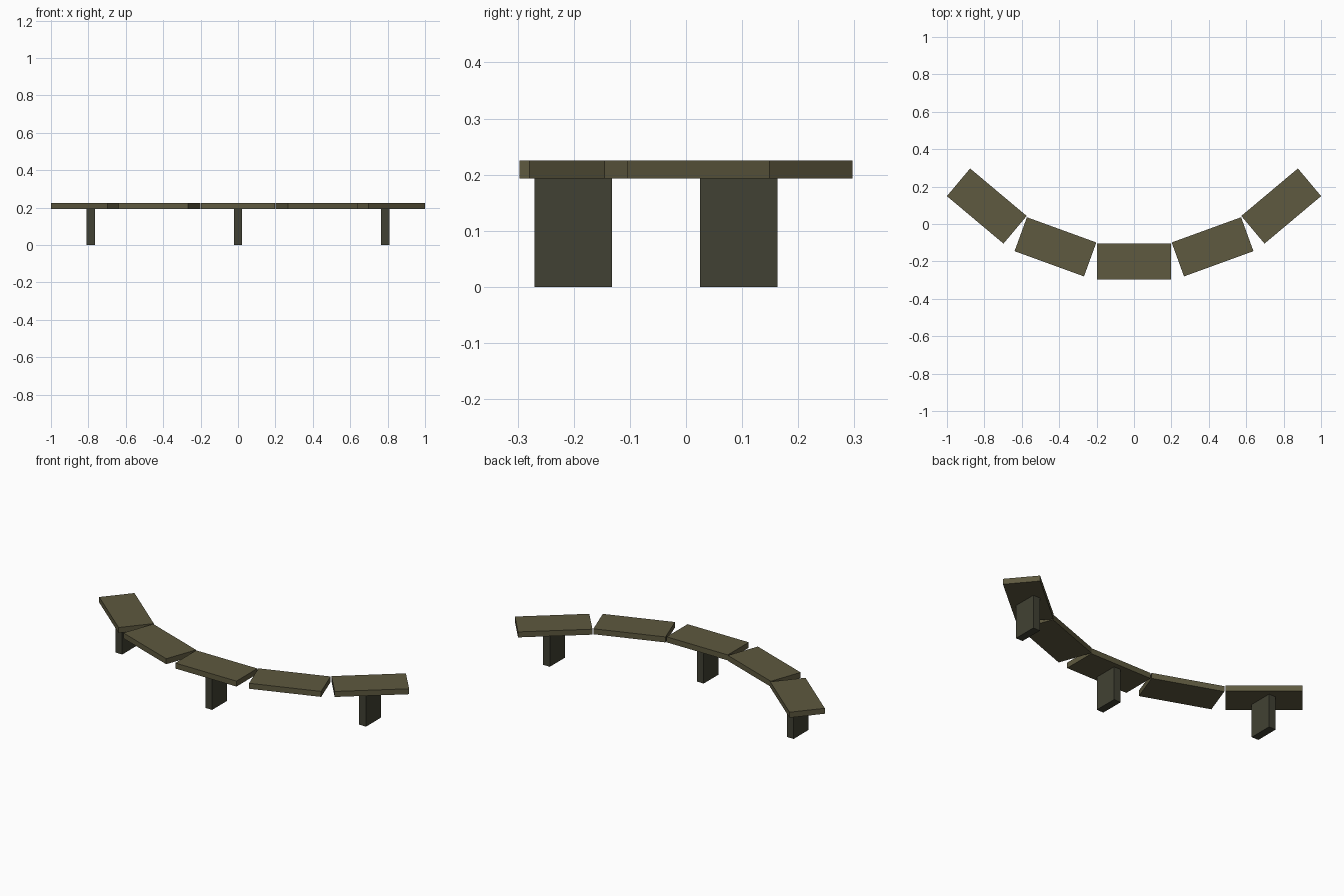
import bpy
from math import radians

if "Cube" in bpy.data.objects:
    bpy.data.objects.remove(bpy.data.objects["Cube"], do_unlink=True)


def material(name, rgb):
    mat = bpy.data.materials.new(name)
    mat.use_nodes = True
    mat.diffuse_color = (*rgb, 1)
    mat.node_tree.nodes["Principled BSDF"].inputs["Base Color"].default_value = (*rgb, 1)
    return mat


def box(name, centre, size, mat, turn=0):
    bpy.ops.mesh.primitive_cube_add(size=1, location=centre, rotation=(0, 0, radians(turn)))
    obj = bpy.context.object
    obj.name = name
    obj.scale = size
    obj.data.materials.append(mat)
    return obj


plank_mat = material("olive brown plank", (0.112, 0.1, 0.05))
leg_mat = material("dark olive leg", (0.053, 0.053, 0.033))

LEG_TOP = 0.193
TOP = 0.225
PLANK = (0.395, 0.193, TOP - LEG_TOP)
LEG = (0.044, 0.138, LEG_TOP)


def plank(name, x, y, turn):
    box(name, (x, y, (LEG_TOP + TOP) / 2), PLANK, plank_mat, turn)


def leg(name, x, y):
    box(name, (x, y, LEG_TOP / 2), LEG, leg_mat)


# Middle of the curved bench
plank("seat_middle", 0, -0.2, 0)
leg("leg_middle", 0, -0.201)

# Mirrored side planks; only the outer ones stand on legs
for side, s in (("left", 1), ("right", -1)):
    plank("seat_inner_" + side, s * 0.42, -0.122, s * 20)
    plank("seat_outer_" + side, s * 0.787, 0.096, s * 40)
    leg("leg_outer_" + side, s * 0.787, 0.094)
